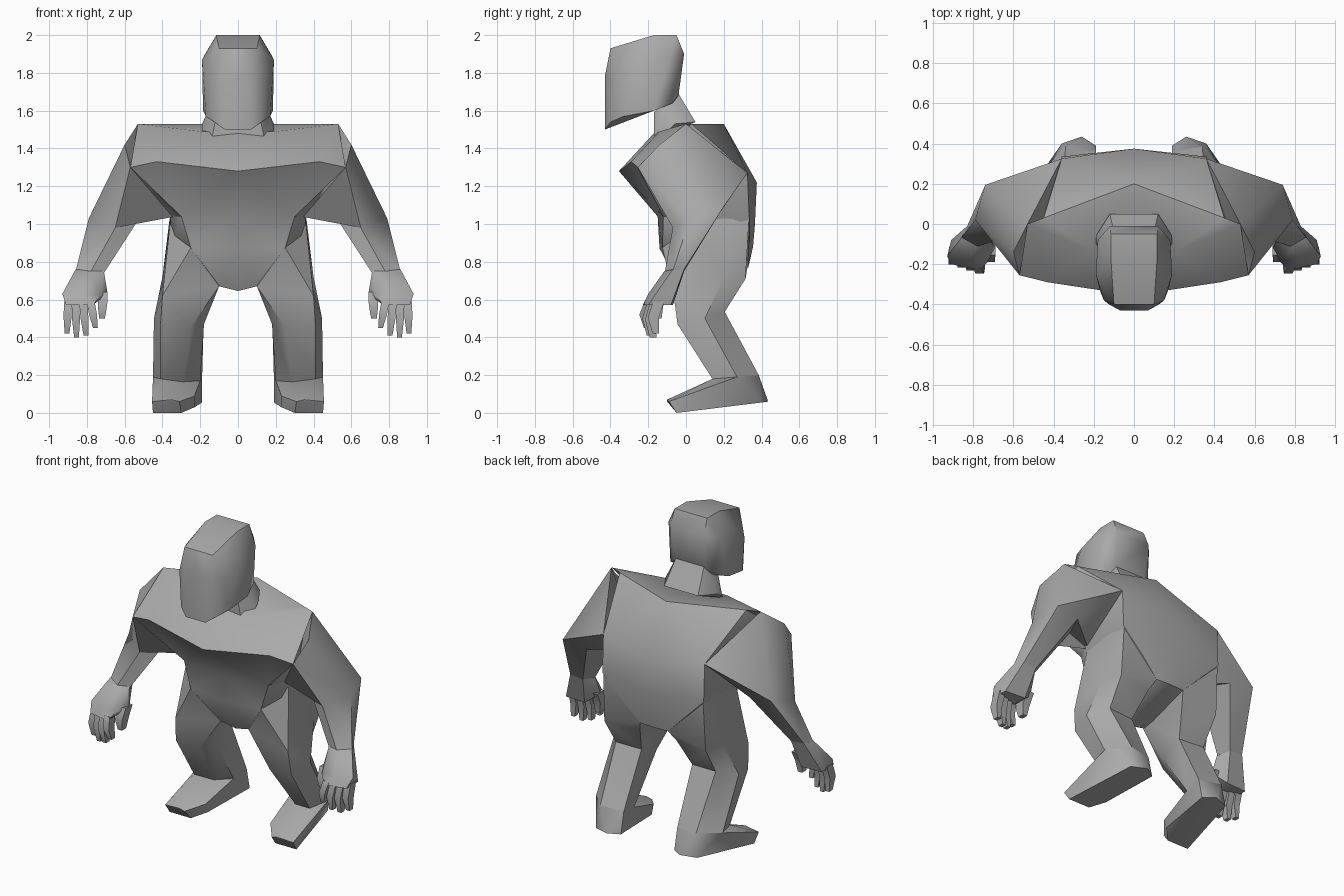
import bpy
import bmesh
import math

cube = bpy.data.objects.get("Cube")
if cube:
    bpy.data.objects.remove(cube, do_unlink=True)

# One matte grey for the whole figure
grey = bpy.data.materials.new("clay_grey")
grey.use_nodes = True
grey.diffuse_color = (0.4, 0.4, 0.4, 1)
grey.node_tree.nodes["Principled BSDF"].inputs["Base Color"].default_value = grey.diffuse_color


def finish(name, bm):
    bmesh.ops.recalc_face_normals(bm, faces=bm.faces)
    mesh = bpy.data.meshes.new(name)
    bm.to_mesh(mesh)
    bm.free()
    mesh.materials.append(grey)
    obj = bpy.data.objects.new(name, mesh)
    bpy.context.collection.objects.link(obj)
    bpy.ops.object.select_all(action="DESELECT")
    obj.select_set(True)
    bpy.context.view_layer.objects.active = obj
    bpy.ops.object.shade_smooth_by_angle(angle=math.radians(44))
    return obj


def flip(points, side=-1):
    return [(x * side, y, z) for x, y, z in points]


def loft(name, rings):
    """Skin a stack of closed rings, splitting quads along the short diagonal."""
    bm = bmesh.new()
    rows = [[bm.verts.new(p) for p in ring] for ring in rings]
    count = len(rows[0])
    for low, high in zip(rows, rows[1:]):
        for i in range(count):
            j = (i + 1) % count
            bm.faces.new((low[i], low[j], high[j], high[i]))
    bm.faces.new(rows[0])
    bm.faces.new(rows[-1])
    bmesh.ops.triangulate(bm, faces=bm.faces, quad_method="SHORT_EDGE")
    return finish(name, bm)


def hull(name, points):
    """Wrap points in a faceted convex block."""
    bm = bmesh.new()
    for p in points:
        bm.verts.new(p)
    result = bmesh.ops.convex_hull(bm, input=bm.verts)
    loose = [v for v in result["geom_interior"] if isinstance(v, bmesh.types.BMVert)]
    bmesh.ops.delete(bm, geom=loose, context="VERTS")
    bmesh.ops.dissolve_limit(bm, angle_limit=math.radians(4), verts=bm.verts, edges=bm.edges)
    return finish(name, bm)


def pair(build, name, shape):
    """Build a part on both sides of the body."""
    for label, side in (("left", 1), ("right", -1)):
        if build is loft:
            loft(label + "_" + name, [flip(ring, side) for ring in shape])
        else:
            hull(label + "_" + name, flip(shape, side))


# Torso: half rings from breastbone round to spine, mirrored into full rings
half_rings = [
    [(0, -.17, 1.48), (.2, -.14, 1.49), (.53, 0, 1.53), (.45, .03, 1.53), (0, .2, 1.53)],
    [(0, -.355, 1.28), (.43, -.29, 1.33), (.57, -.255, 1.3), (.36, .325, 1.27), (0, .375, 1.22)],
    [(0, -.15, 1.04), (.3, -.12, 1.04), (.36, 0, 1.04), (.36, .335, 1.03), (0, .365, 1)],
    [(0, -.14, .87), (.25, -.125, .875), (.35, 0, .89), (.23, .335, .9), (0, .355, .88)],
    [(0, -.02, .645), (.1, -.03, .67), (.12, .08, .69), (.1, .325, .77), (0, .33, .77)],
]
loft("torso", [ring + flip(ring[-2:0:-1]) for ring in half_rings])

# Neck and head
neck = [(.14, -.17, 1.45), (.19, -.1, 1.49), (.19, -.06, 1.53), (.12, .05, 1.54),
        (.11, -.17, 1.59), (.14, -.12, 1.64), (.1, -.04, 1.69)]
hull("neck", neck + flip(neck))

head = [(.115, -.17, 2), (.115, -.05, 2), (.1, -.4, 1.93), (.07, -.43, 1.78), (.15, -.38, 1.76),
        (.07, -.43, 1.5), (.125, -.4, 1.54), (.17, -.33, 1.57),
        (.19, -.25, 1.87), (.18, -.08, 1.89), (.12, -.01, 1.9),
        (.185, -.17, 1.6), (.16, -.07, 1.64), (.11, -.04, 1.68)]
hull("head", head + flip(head))

# Arms: shoulder, elbow and wrist rings
pair(loft, "arm", [
    [(.53, 0, 1.53), (.6, -.14, 1.42), (.57, -.255, 1.3), (.33, -.02, 1.04), (.36, .325, 1.27)],
    [(.74, .195, 1.085), (.79, .02, 1.03), (.65, -.07, .98), (.49, 0, 1.08), (.58, .18, 1.06)],
    [(.83, -.01, .76), (.86, -.07, .75), (.79, -.115, .73), (.71, -.09, .74), (.74, -.01, .75)],
])

# Hands: palm, four fingers and a thumb
pair(hull, "palm", [
    (.83, -.01, .76), (.86, -.07, .76), (.79, -.115, .75), (.71, -.09, .75), (.74, -.01, .75),
    (.93, -.16, .63), (.91, -.08, .57), (.82, -.2, .63), (.73, -.19, .62), (.77, -.07, .57),
    (.91, -.2, .57), (.77, -.23, .57), (.69, -.12, .63)])


def digit(name, base, tip, radius):
    """Tapered four-sided finger with a bent middle joint."""
    middle = [(a + b) / 2 for a, b in zip(base, tip)]
    middle[1] -= .02
    rings = []
    for (x, y, z), r in ((base, radius), (middle, radius), (tip, radius * .6)):
        d = r * 1.4
        rings.append([(x - r, y - d, z), (x + r, y - d, z), (x + r, y + d, z), (x - r, y + d, z)])
    pair(loft, name, rings)


for i, drop in enumerate((.45, .41, .4, .42)):
    y = -.19 + .015 * i
    digit("finger_%d" % (i + 1), (.78 + .04 * i, y, .59), (.755 + .05 * i, y - .015, drop), .021)
digit("thumb", (.715, -.12, .64), (.72, -.15, .5), .025)

# Legs: hip, thigh, knee and ankle rings
pair(loft, "leg", [
    [(.36, 0, 1), (.25, -.125, .875), (.06, .1, .76), (.1, .325, .77), (.355, .333, 1.02), (.362, .2, 1.03)],
    [(.4, -.065, .62), (.1, -.035, .67), (.1, .04, .67), (.13, .28, .7), (.36, .315, .71), (.4, .2, .72)],
    [(.41, -.045, .47), (.25, -.035, .455), (.18, .04, .47), (.18, .195, .53), (.355, .205, .535), (.445, .1, .5)],
    [(.41, .14, .18), (.29, .18, .15), (.2, .24, .17), (.19, .36, .19), (.34, .385, .2), (.45, .27, .19)],
])

# Feet: wedge from raised heel to blunt toe
pair(hull, "foot", [
    (.41, .14, .18), (.29, .18, .15), (.2, .24, .17), (.19, .36, .19), (.34, .385, .2), (.45, .27, .19),
    (.26, .435, .06), (.19, .39, .055), (.36, .4, .055), (.45, -.05, 0), (.3, -.05, 0),
    (.455, -.09, .06), (.31, -.1, .06), (.23, .0, .09), (.23, .02, .03), (.35, -.1, .07)])
